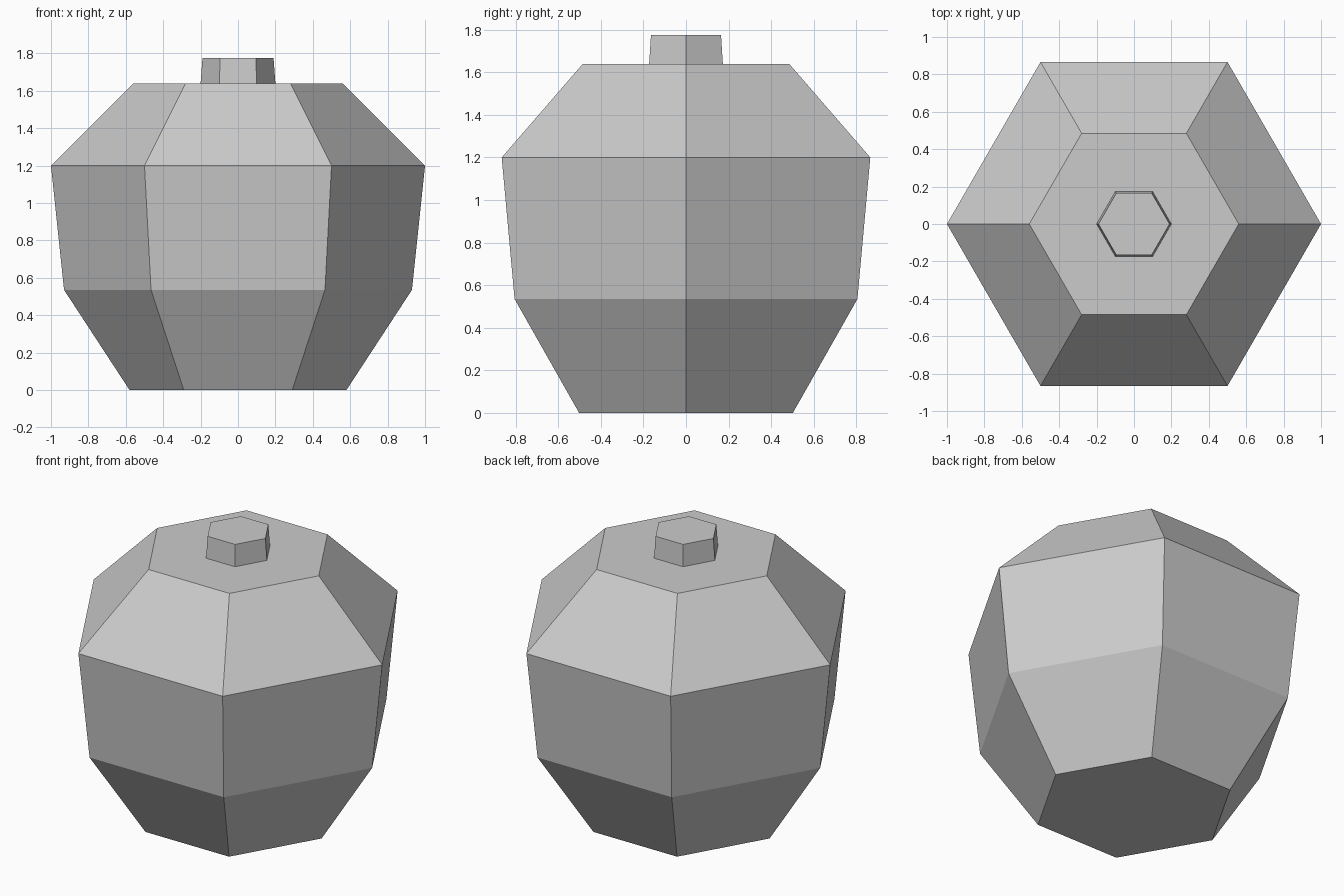
import bpy, bmesh, math

cube = bpy.data.objects.get("Cube")
if cube:
    bpy.data.objects.remove(cube, do_unlink=True)

SIDES = 6

grey = bpy.data.materials.new("plain_grey")
grey.use_nodes = True
colour = (0.6, 0.6, 0.6, 1)
grey.diffuse_color = colour
grey.node_tree.nodes["Principled BSDF"].inputs["Base Color"].default_value = colour


def lathe(name, profile):
    """Stack six-sided rings of (radius, height) and cap both ends."""
    bm = bmesh.new()
    rings = []
    for radius, z in profile:
        angles = [math.tau * i / SIDES for i in range(SIDES)]
        rings.append([bm.verts.new((radius * math.cos(a), radius * math.sin(a), z))
                      for a in angles])
    for low, high in zip(rings, rings[1:]):
        for i in range(SIDES):
            j = (i + 1) % SIDES
            bm.faces.new((low[i], low[j], high[j], high[i]))
    bm.faces.new(rings[0][::-1])
    bm.faces.new(rings[-1])
    mesh = bpy.data.meshes.new(name)
    bm.to_mesh(mesh)
    bm.free()
    mesh.materials.append(grey)
    obj = bpy.data.objects.new(name, mesh)
    bpy.context.collection.objects.link(obj)
    return obj


# Faceted body with a flat shoulder
lathe("body", [(0.58, 0), (0.93, 0.535), (1.0, 1.2), (0.56, 1.64)])

# Short stub in the middle of the top, very slightly tapered
lathe("top_stub", [(0.2, 1.64), (0.19, 1.775)])
